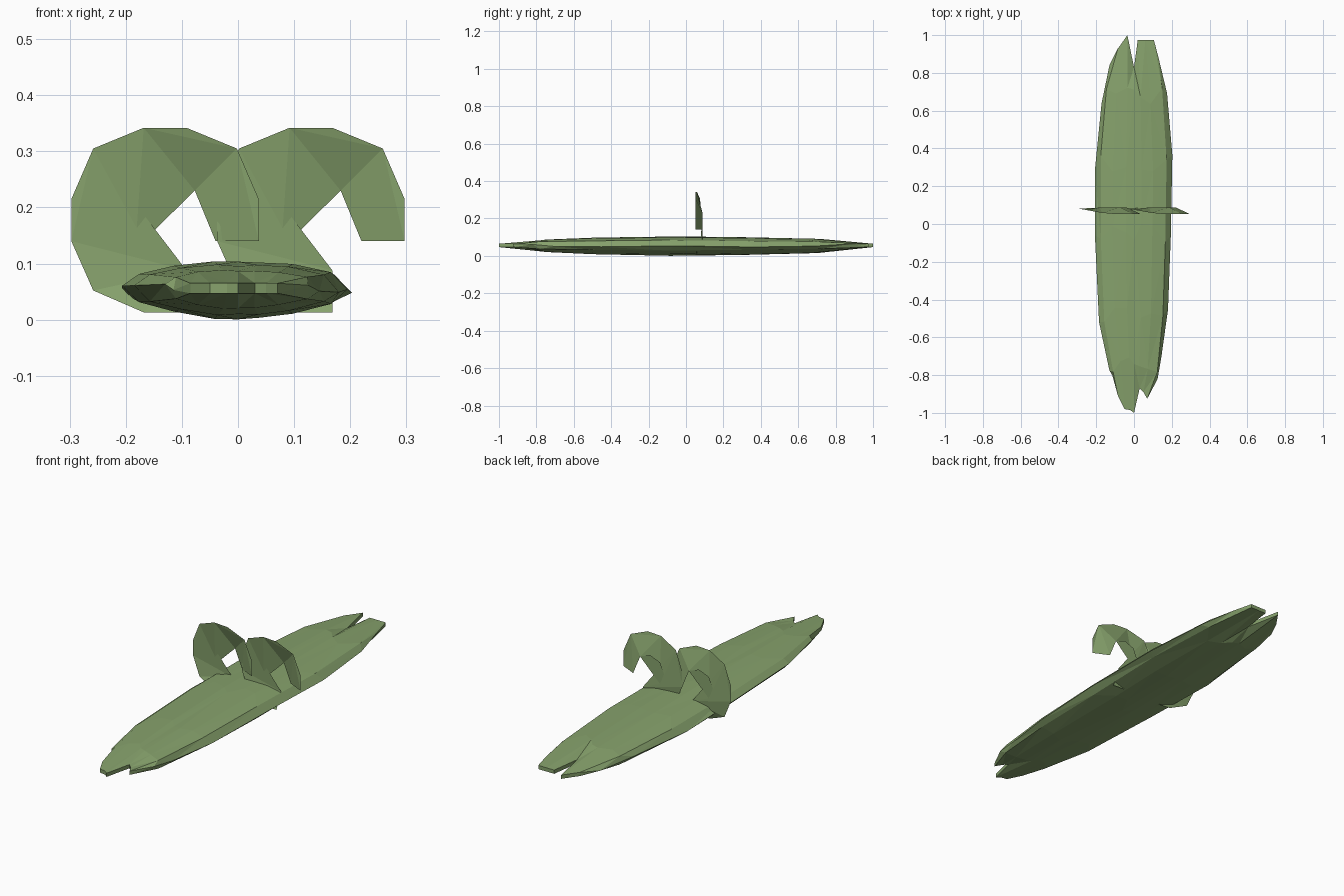
import bpy, bmesh, random
from math import hypot

if "Cube" in bpy.data.objects:
    bpy.data.objects.remove(bpy.data.objects["Cube"])

random.seed(4)
green = bpy.data.materials.new("green")
green.diffuse_color = (0.24, 0.36, 0.15, 1)
green.use_nodes = True
green.node_tree.nodes["Principled BSDF"].inputs["Base Color"].default_value = green.diffuse_color


def finish(name, bm, closed=True):
    bmesh.ops.triangulate(bm, faces=bm.faces[:])
    if closed:
        bmesh.ops.recalc_face_normals(bm, faces=bm.faces[:])
    mesh = bpy.data.meshes.new(name)
    bm.to_mesh(mesh)
    bm.free()
    ob = bpy.data.objects.new(name, mesh)
    mesh.materials.append(green)
    bpy.context.collection.objects.link(ob)
    return ob


# Long flattened body: columns across the width, split tips at both ends
cols = [-1, -.85, -.55, -.2, 0, .2, .5, .85, 1]
front = [(-.115, -.8), (-.085, -.91), (-.05, -.98), (-.02, -.985), (0, -1),
         (.03, -.87), (.05, -.89), (.07, -.925), (.125, -.82)]
back = [(-.13, .84), (-.085, .93), (-.07, .95), (-.035, 1), (0, .83),
        (.02, .975), (.06, .975), (.105, .975), (.13, .88)]
# y, left half-width, right half-width
stations = [(-.75, .13, .145), (-.48, .185, .18), (-.05, .207, .195),
            (.32, .207, .203), (.68, .172, .175)]
MID = .057

bm = bmesh.new()
top, bottom = [], []
for i, u in enumerate(cols):
    path = [(*front[i], .012)]
    for y, left, right in stations:
        path.append((u * (right if u > 0 else left),
                     y + random.uniform(-.05, .05), 1 - .55 * y * y))
    path.append((*back[i], .012))
    t_col, b_col = [], []
    for j, (x, y, h) in enumerate(path):
        if i in (0, len(cols) - 1):
            v = bm.verts.new((x, y, MID + random.uniform(-.012, .008)))
            t_col.append(v)
            b_col.append(v)
            continue
        tip = j in (0, len(path) - 1)
        up = .008 if tip else .047 * h * (1 - abs(u) ** 3 * .7)
        down = .010 if tip else .057 * h * (1 - abs(u) ** 2 * .7)
        wob = 0 if tip else random.uniform(-.003, .001)
        t_col.append(bm.verts.new((x, y, MID + up + wob)))
        b_col.append(bm.verts.new((x, y, max(0, MID - down - wob))))
    top.append(t_col)
    bottom.append(b_col)

n = len(stations) + 2


def add_face(verts):
    unique = list(dict.fromkeys(verts))
    if len(unique) > 2:
        bm.faces.new(unique)


for i in range(len(cols) - 1):
    for side in (top, bottom):
        for j in range(n - 1):
            add_face([side[i][j], side[i + 1][j], side[i + 1][j + 1], side[i][j + 1]])
    for j in (0, n - 1):
        add_face([top[i][j], top[i + 1][j], bottom[i + 1][j], bottom[i][j]])
finish("body", bm)

# Two identical thin curled bands standing across the body
outer = [(.167, -.038), (.167, .037), (.128, .127), (.038, .164), (-.038, .164),
         (-.128, .127), (-.167, .037), (-.167, -.038), (-.128, -.126),
         (-.038, -.165), (.038, -.165)]
inner = [(.038, -.09), (-.053, -.052), (-.075, 0), (-.053, .052), (0, .073),
         (.053, .052), (.09, -.038)]


def curl(name, cx):
    bm = bmesh.new()
    verts = [bm.verts.new((cx + x, 0, .178 + z)) for x, z in outer + inner]
    bm.faces.new(verts)
    bmesh.ops.triangulate(bm, faces=bm.faces[:])
    # slight bow: the outer edge sits forward of the inner one
    for v in bm.verts:
        x, z = v.co.x - cx, v.co.z - .178
        v.co.y = .088 if hypot(x, z) < .105 else .052 + max(0, -x) * .18
    finish(name, bm, closed=False)


curl("left_curl", -.13)
curl("right_curl", .13)
